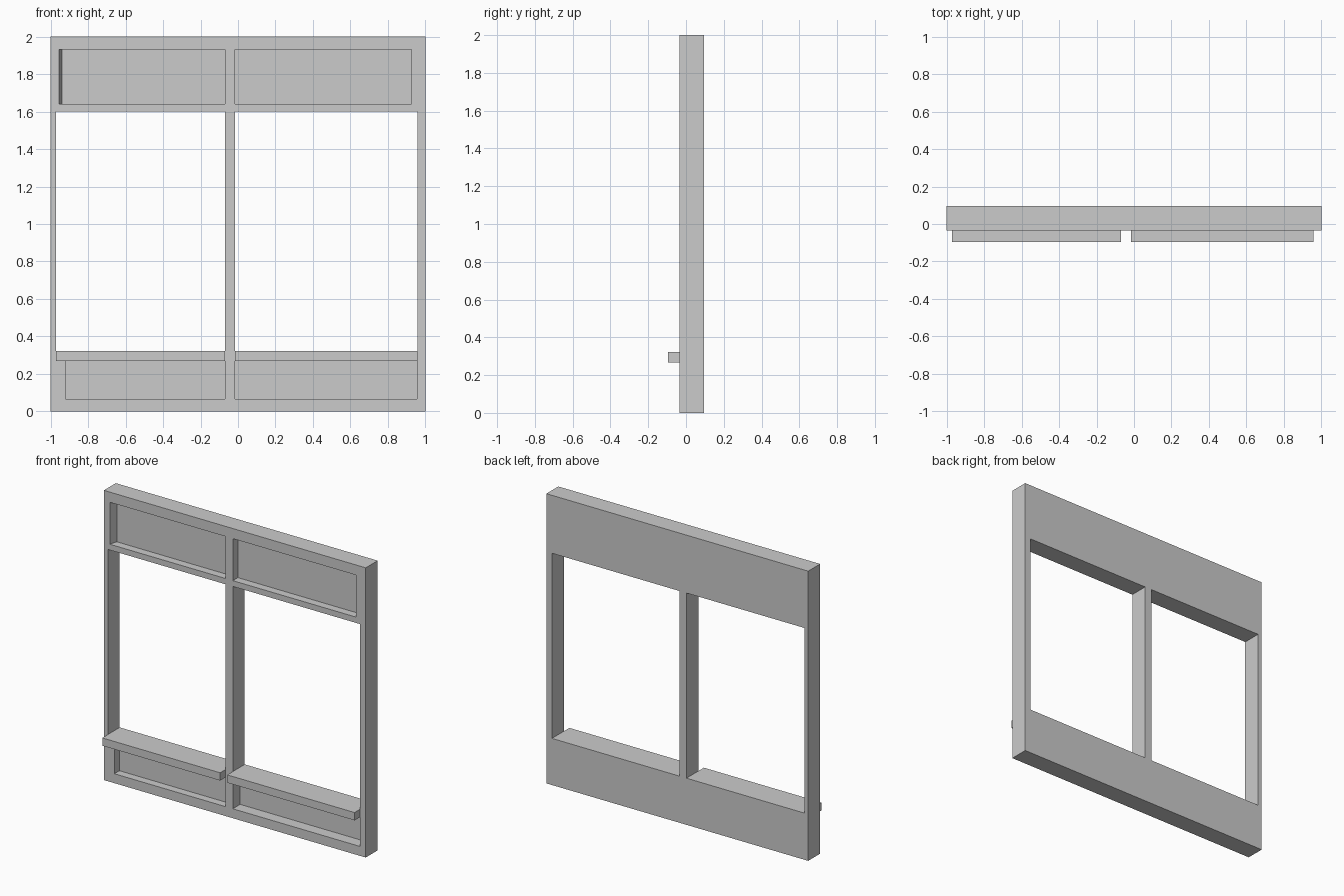
import bpy, bmesh

if "Cube" in bpy.data.objects:
    bpy.data.objects.remove(bpy.data.objects["Cube"])

FRONT, BACK = -0.035, 0.095
SILL_FRONT = -0.095


def box(name, x, y, z, taper=0.0):
    """Axis-aligned box; taper shifts the rear left edge inward."""
    bm = bmesh.new()
    bmesh.ops.create_cube(bm, size=1)
    for v in bm.verts:
        left, rear = v.co.x < 0, v.co.y > 0
        v.co = (x[v.co.x > 0], y[rear], z[v.co.z > 0])
        if left and rear:
            v.co.x += taper
    mesh = bpy.data.meshes.new(name)
    bm.to_mesh(mesh)
    bm.free()
    obj = bpy.data.objects.new(name, mesh)
    bpy.context.collection.objects.link(obj)
    return obj


def cut(target, *args, **kw):
    """Subtract a box from the target and discard the cutter."""
    cutter = box("cutter", *args, **kw)
    cutter.hide_render = True
    mod = target.modifiers.new("cut", 'BOOLEAN')
    mod.operation, mod.solver, mod.object = 'DIFFERENCE', 'EXACT', cutter
    bpy.context.view_layer.objects.active = target
    bpy.ops.object.modifier_apply(modifier=mod.name)
    bpy.data.objects.remove(cutter)


# Wall frame slab
frame = box("window_frame", (-1, 1), (FRONT, BACK), (0, 2))

# Two window openings, either side of the central post
openings = {"left": (-0.97, -0.07), "right": (-0.015, 0.957)}
for x in openings.values():
    cut(frame, x, (-0.2, 0.2), (0.27, 1.6))

# Recessed upper panels
cut(frame, (-0.955, -0.07), (FRONT - 0.001, 0.02), (1.64, 1.93), taper=0.015)
cut(frame, (-0.015, 0.925), (FRONT - 0.001, 0.02), (1.64, 1.93))

# Recessed lower panels, running up to the underside of the sills
cut(frame, (-0.92, -0.07), (FRONT - 0.001, 0.02), (0.065, 0.30))
cut(frame, (-0.015, 0.955), (FRONT - 0.001, 0.045), (0.065, 0.30))

# Projecting sills, running through to the back of the wall
for side, x in openings.items():
    box(side + "_sill", x, (SILL_FRONT, BACK), (0.268, 0.322))
